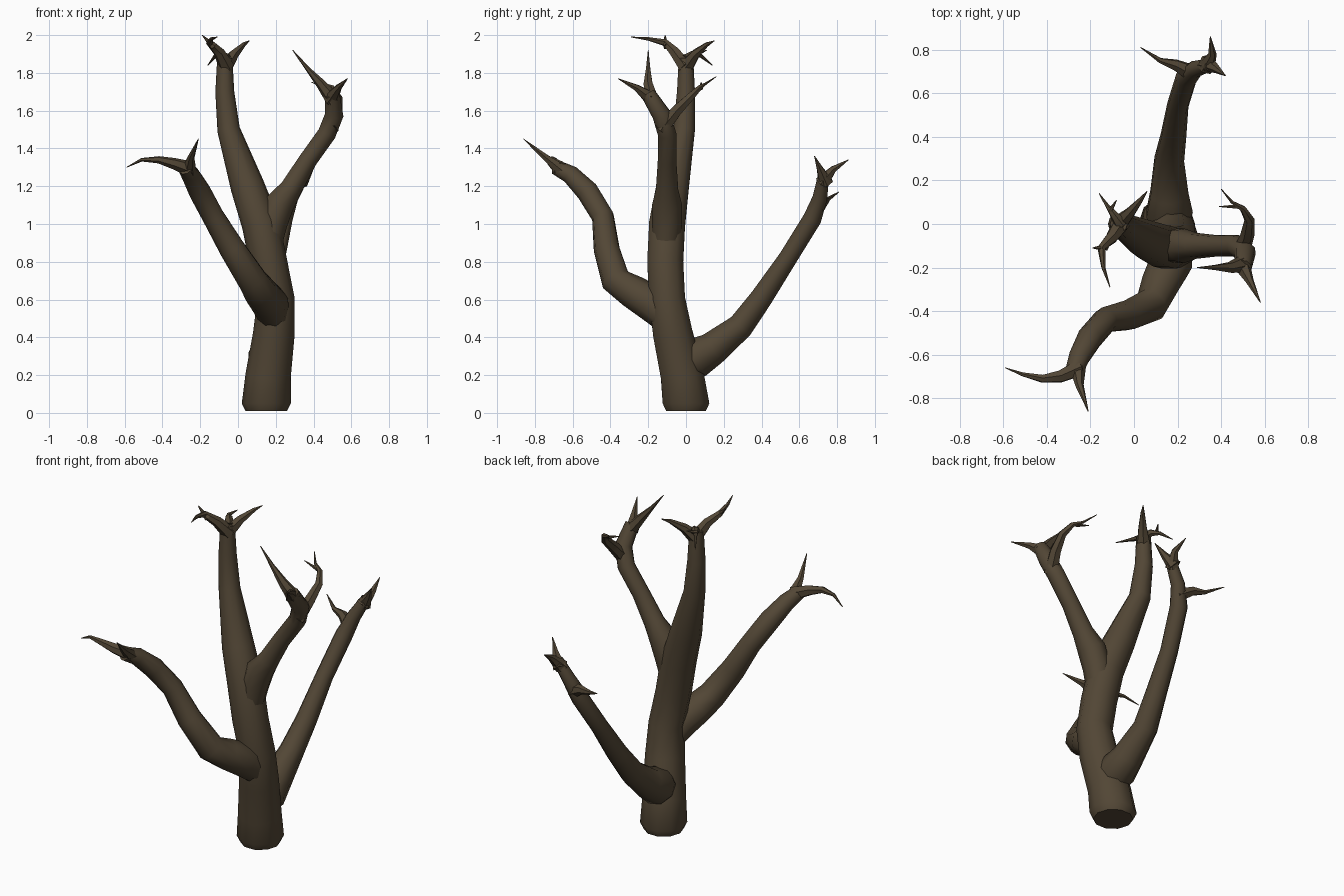
import bpy
import bmesh
import math
from mathutils import Vector

default_cube = bpy.data.objects.get("Cube")
if default_cube:
    bpy.data.objects.remove(default_cube, do_unlink=True)

# Single bark colour
bark = bpy.data.materials.new("dark_brown_bark")
bark.use_nodes = True
bark_colour = (0.085, 0.062, 0.036, 1)
bark.diffuse_color = bark_colour
bark_shader = bark.node_tree.nodes["Principled BSDF"]
bark_shader.inputs["Base Color"].default_value = bark_colour
bark_shader.inputs["Roughness"].default_value = 0.9


def add_ring(mesh, centre, normal, side_axis, radius, sides):
    """Adds one loop of vertices square to the limb direction."""
    across = normal.cross(side_axis)
    ring = []
    for index in range(sides):
        angle = math.tau * index / sides
        offset = side_axis * math.cos(angle) + across * math.sin(angle)
        ring.append(mesh.verts.new(centre + offset * radius))
    return ring


def join_rings(mesh, lower, upper):
    """Bridges two neighbouring loops with four-sided faces."""
    sides = len(lower)
    for corner in range(sides):
        following = (corner + 1) % sides
        mesh.faces.new((lower[corner], lower[following],
                        upper[following], upper[corner]))


def link_part(name, mesh):
    """Turns the mesh into a bark object with softened facets."""
    bmesh.ops.recalc_face_normals(mesh, faces=mesh.faces)
    data = bpy.data.meshes.new(name)
    mesh.to_mesh(data)
    mesh.free()
    data.materials.append(bark)
    part = bpy.data.objects.new(name, data)
    bpy.context.collection.objects.link(part)
    bpy.ops.object.select_all(action='DESELECT')
    part.select_set(True)
    bpy.context.view_layer.objects.active = part
    bpy.ops.object.shade_smooth_by_angle(angle=math.radians(42))


def limb(name, points, sides=9, flat_start=False):
    """Builds a tapering faceted limb through points of (x, y, z, radius)."""
    centres = [Vector(point[:3]) for point in points]
    radii = [point[3] for point in points]
    last = len(points) - 1
    mesh = bmesh.new()
    side_axis = Vector((1, 0, 0))
    rings = []
    for index, centre in enumerate(centres):
        # Average the neighbouring directions and carry the side axis along
        before = centres[max(index - 1, 0)]
        after = centres[min(index + 1, last)]
        normal = (after - before).normalized()
        if flat_start and index < 2:
            normal = Vector((0, 0, 1))
        side_axis = side_axis - normal * side_axis.dot(normal)
        if side_axis.length < 0.2:
            side_axis = normal.orthogonal()
        side_axis.normalize()
        rings.append(add_ring(mesh, centre, normal, side_axis,
                              radii[index], sides))
    for lower, upper in zip(rings, rings[1:]):
        join_rings(mesh, lower, upper)
    mesh.faces.new(list(reversed(rings[0])))
    mesh.faces.new(rings[-1])
    link_part(name, mesh)


def twig(name, thickness, *path):
    """Builds a thin limb whose radius falls away evenly to a sharp tip."""
    last = len(path) - 1
    points = []
    for index, place in enumerate(path):
        remaining = 1 - index / last
        radius = thickness * remaining ** 1.2 + 0.002
        points.append((*place, radius))
    limb(name, points, sides=6)


# Trunk, leaning and narrowing into the tallest limb
limb("trunk", [
    (.15, 0, .01, .11), (.15, 0, .05, .13), (.16, -.02, .2, .12),
    (.19, -.07, .42, .11), (.2, -.1, .6, .1), (.16, -.11, .8, .1),
    (.12, -.1, 1, .1), (.05, -.07, 1.2, .09),
    (-.05, -.01, 1.5, .06), (-.07, 0, 1.7, .05), (-.07, 0, 1.88, .04),
], sides=10, flat_start=True)

# Twigs at the top of the trunk
twig("top_back_twig", .04, (-.07, 0, 1.83), (-.02, .05, 1.9),
     (.03, .11, 1.95), (.06, .15, 1.97))
twig("top_front_twig", .04, (-.06, 0, 1.83), (-.1, -.06, 1.91),
     (-.15, -.11, 1.96), (-.14, -.2, 1.98), (-.11, -.29, 1.99))
twig("top_hook_twig", .02, (-.13, -.1, 1.94), (-.16, -.11, 1.97),
     (-.19, -.11, 2))
twig("top_right_twig", .03, (-.06, 0, 1.87), (-.09, .04, 1.9),
     (-.12, .08, 1.89), (-.16, .14, 1.84))
twig("top_small_twig", .01, (-.11, .06, 1.9), (-.08, .11, 1.92))

# Left branch, forking from the upper trunk and bending forward
limb("left_branch", [
    (.15, -.11, .84, .07), (.18, -.1, 1, .08), (.22, -.1, 1.11, .08),
    (.28, -.1, 1.19, .06), (.37, -.1, 1.34, .05), (.47, -.1, 1.48, .05),
    (.51, -.13, 1.58, .05), (.5, -.2, 1.69, .04),
])
twig("left_inner_twig", .04, (.51, -.18, 1.65), (.44, -.2, 1.74),
     (.37, -.2, 1.82), (.29, -.2, 1.92))
twig("left_outer_twig", .04, (.49, -.18, 1.66), (.53, -.26, 1.72),
     (.58, -.36, 1.77))
twig("left_back_twig", .04, (.49, -.13, 1.5), (.52, -.05, 1.6),
     (.53, .02, 1.67), (.5, .07, 1.72), (.45, .1, 1.74), (.4, .16, 1.78))
twig("left_small_twig", .01, (.48, .08, 1.72), (.39, .08, 1.75))

# Front branch, rising from an elbow
limb("front_branch", [
    (.2, -.08, .47, .07), (.17, -.18, .58, .1), (.12, -.28, .64, .09),
    (.08, -.37, .7, .08), (-.03, -.42, .87, .07), (-.13, -.44, 1.04, .06),
    (-.2, -.52, 1.17, .06), (-.25, -.61, 1.26, .05), (-.28, -.69, 1.3, .04),
])
twig("front_right_twig", .04, (-.25, -.66, 1.29), (-.34, -.7, 1.32),
     (-.42, -.71, 1.34), (-.51, -.69, 1.34), (-.59, -.66, 1.3))
twig("front_tip_twig", .04, (-.26, -.64, 1.27), (-.25, -.74, 1.35),
     (-.21, -.86, 1.45))

# Back branch, the lowest one
limb("back_branch", [
    (.17, -.06, .23, .07), (.16, .05, .29, .11), (.16, .14, .34, .09),
    (.16, .29, .46, .07), (.18, .4, .61, .06), (.2, .54, .82, .05),
    (.24, .67, 1.03, .05), (.28, .71, 1.14, .04), (.35, .73, 1.26, .03),
])
twig("back_right_twig", .04, (.27, .69, 1.08), (.19, .73, 1.12),
     (.12, .75, 1.13), (.03, .81, 1.17))
twig("back_outer_twig", .04, (.33, .72, 1.22), (.36, .78, 1.29),
     (.35, .86, 1.34))
twig("back_inner_twig", .04, (.33, .74, 1.22), (.38, .71, 1.29),
     (.42, .68, 1.36))
